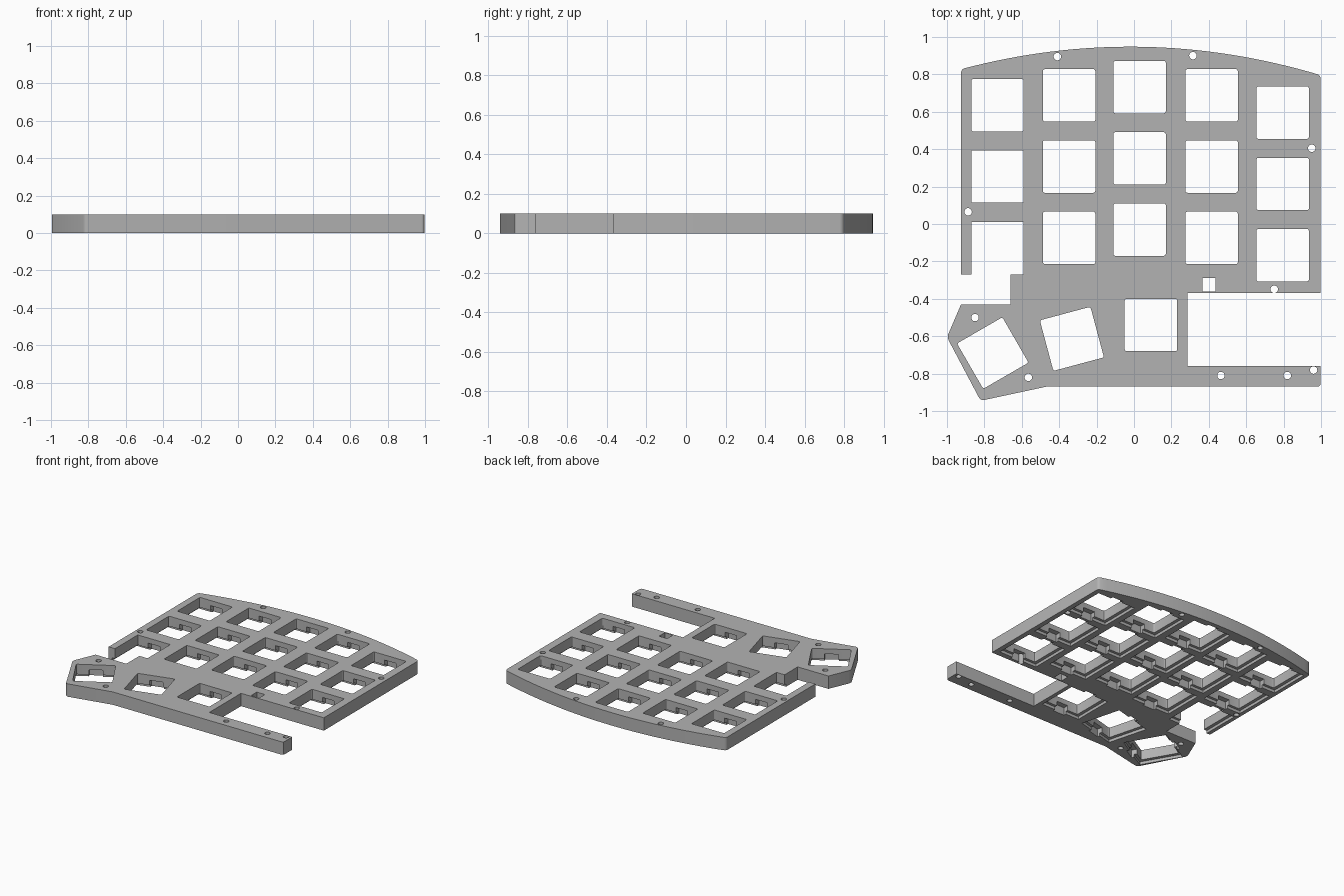
import bpy, bmesh
from math import radians, cos, sin
from mathutils import Matrix

cube = bpy.data.objects.get("Cube")
if cube:
    bpy.data.objects.remove(cube, do_unlink=True)

THICK = 0.10
HOLE = 0.28

grey = bpy.data.materials.new("plate_grey")
grey.use_nodes = True
colour = (0.45, 0.45, 0.45, 1)
grey.diffuse_color = colour
grey.node_tree.nodes["Principled BSDF"].inputs["Base Color"].default_value = colour


def finish(bm, name):
    bmesh.ops.recalc_face_normals(bm, faces=bm.faces)
    mesh = bpy.data.meshes.new(name)
    bm.to_mesh(mesh)
    bm.free()
    mesh.materials.append(grey)
    obj = bpy.data.objects.new(name, mesh)
    bpy.context.collection.objects.link(obj)
    return obj


def round_corners(bm, edges, radius):
    bmesh.ops.bevel(bm, geom=edges, offset=radius, segments=3,
                    profile=0.5, affect='EDGES')


def is_vertical(e):
    d = e.verts[1].co - e.verts[0].co
    return abs(d.z) > 0.01 and abs(d.x) + abs(d.y) < 1e-4


def add_box(bm, x, y, angle, w, d, top, radius=0.0):
    """Rotated cutter box reaching from below the plate up to top."""
    m = (Matrix.Translation((x, y, (top - 0.1) / 2))
         @ Matrix.Rotation(radians(angle), 4, 'Z')
         @ Matrix.Diagonal((w, d, top + 0.1, 1)))
    verts = bmesh.ops.create_cube(bm, size=1, matrix=m)["verts"]
    if radius:
        edges = {e for v in verts for e in v.link_edges if is_vertical(e)}
        round_corners(bm, list(edges), radius)


# Plate outline: front and sides as points, back edge as a shallow arc
outline = [(-0.925, -0.27), (-0.87, -0.27), (-0.87, 0.01), (-0.59, 0.01),
           (-0.59, -0.27), (-0.66, -0.27), (-0.66, -0.43), (-0.925, -0.43),
           (-1, -0.605), (-0.82, -0.945), (-0.47, -0.87), (0.998, -0.87),
           (0.998, -0.76), (0.285, -0.76), (0.285, -0.37), (0.998, -0.37)]
steps = 32
for i in range(steps + 1):
    x = 0.998 - 1.923 * i / steps
    outline.append((x, 0.948 - 0.147 * (x + 0.02) ** 2))

bm = bmesh.new()
base = bm.faces.new([bm.verts.new((x, y, 0)) for x, y in outline])
top = bmesh.ops.extrude_face_region(bm, geom=[base])["geom"]
bmesh.ops.translate(bm, vec=(0, 0, THICK),
                    verts=[v for v in top if isinstance(v, bmesh.types.BMVert)])
rounded = [outline[i] for i in (8, 9, 11, 16, -1)]
corners = [e for e in bm.edges if is_vertical(e) and any(
    abs(e.verts[0].co.x - x) + abs(e.verts[0].co.y - y) < 1e-4 for x, y in rounded)]
round_corners(bm, corners, 0.018)
plate = finish(bm, "switch_plate")

# Switch positions: five staggered columns and a fanned thumb row
columns = [(-0.73, 0.635), (-0.347, 0.688), (0.03, 0.732),
           (0.415, 0.688), (0.795, 0.595)]
keys = [(x, y - 0.381 * row, 0) for x, y in columns for row in range(3)]
keys += [(0.09, -0.54, 0), (-0.332, -0.614, 15), (-0.755, -0.69, 30)]

# Through openings: switches, cable slot, screw holes
bm = bmesh.new()
for i, (x, y, a) in enumerate(keys):
    if i != 2:  # the open-ended left cell belongs to the outline
        add_box(bm, x, y, a, HOLE, HOLE, 0.2, 0.01)
add_box(bm, 0.4, -0.325, 0, 0.07, 0.07, 0.2)
screws = [(-0.41, 0.895), (0.315, 0.9), (0.95, 0.405), (-0.887, 0.065),
          (0.75, -0.349), (-0.85, -0.5), (-0.565, -0.82), (0.465, -0.81),
          (0.82, -0.81), (0.96, -0.781)]
for x, y in screws:
    bmesh.ops.create_cone(bm, cap_ends=True, segments=20, radius1=0.02,
                          radius2=0.02, depth=0.4,
                          matrix=Matrix.Translation((x, y, 0.05)))
openings = finish(bm, "openings_cutter")

# Shallow rim recess under every switch
bm = bmesh.new()
for x, y, a in keys:
    add_box(bm, x, y, a, HOLE + 0.05, HOLE + 0.04, 0.022)
recesses = finish(bm, "recess_cutter")

# Deeper clip notches in the front and back wall of every switch opening
bm = bmesh.new()
for x, y, a in keys:
    for side in (-1, 1):
        off = side * 0.15
        add_box(bm, x - sin(radians(a)) * off, y + cos(radians(a)) * off, a,
                0.1, 0.06, 0.06)
notches = finish(bm, "notch_cutter")

bpy.context.view_layer.objects.active = plate
for cutter in (openings, recesses, notches):
    cutter.hide_render = True
    mod = plate.modifiers.new(cutter.name, 'BOOLEAN')
    mod.operation = 'DIFFERENCE'
    mod.solver = 'EXACT'
    mod.object = cutter
    bpy.ops.object.modifier_apply(modifier=mod.name)
    bpy.data.objects.remove(cutter, do_unlink=True)

# Smooth the arc and screw holes, keep hard edges
bpy.ops.object.select_all(action='DESELECT')
plate.select_set(True)
bpy.ops.object.shade_smooth_by_angle(angle=radians(30))
